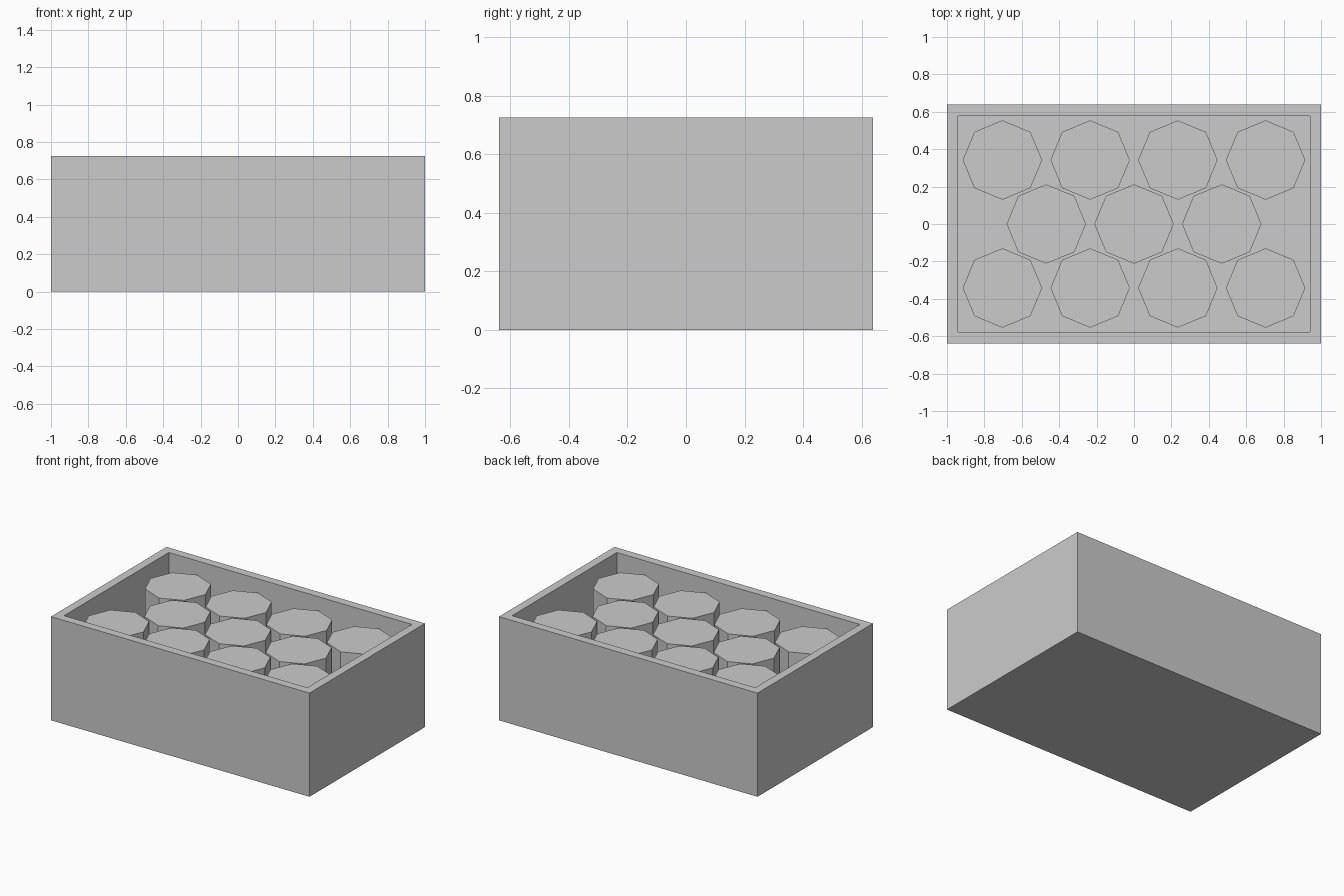
import bpy, bmesh, math

if "Cube" in bpy.data.objects:
    bpy.data.objects.remove(bpy.data.objects["Cube"])

HX, HY, H = 1.0, 0.638, 0.725   # outer half sizes and height
WALL = 0.084                    # wall and floor thickness
R = 0.212                       # octagon radius


def add_object(name, bm):
    bmesh.ops.recalc_face_normals(bm, faces=bm.faces)
    mesh = bpy.data.meshes.new(name)
    bm.to_mesh(mesh)
    bm.free()
    obj = bpy.data.objects.new(name, mesh)
    bpy.context.collection.objects.link(obj)
    return obj


# Open crate: a box whose top is inset to form the rim, then pushed down to the floor
bm = bmesh.new()
bmesh.ops.create_cube(bm, size=1)
for v in bm.verts:
    v.co = (v.co.x * 2 * HX, v.co.y * 2 * HY, (v.co.z + 0.5) * H)
bm.normal_update()
top = max(bm.faces, key=lambda f: f.normal.z)
bmesh.ops.inset_region(bm, faces=[top], thickness=WALL)
down = bmesh.ops.extrude_face_region(bm, geom=[top])
bmesh.ops.delete(bm, geom=[top], context='FACES_ONLY')
for g in down['geom']:
    if isinstance(g, bmesh.types.BMVert):
        g.co.z = WALL
add_object("crate", bm)


# Octagonal cans standing on the crate floor
def can(name, x, y):
    height = H - 2 * WALL
    bm = bmesh.new()
    bmesh.ops.create_cone(bm, cap_ends=True, segments=8, radius1=R, radius2=R, depth=height)
    obj = add_object(name, bm)
    obj.location = (x, y, WALL + height / 2)


# Staggered rows of four, three and four
for row, (y, count) in enumerate([(-0.342, 4), (0.0, 3), (0.342, 4)]):
    for i in range(count):
        can(f"can_{row + 1}_{i + 1}", (i - (count - 1) / 2) * 0.469, y)
